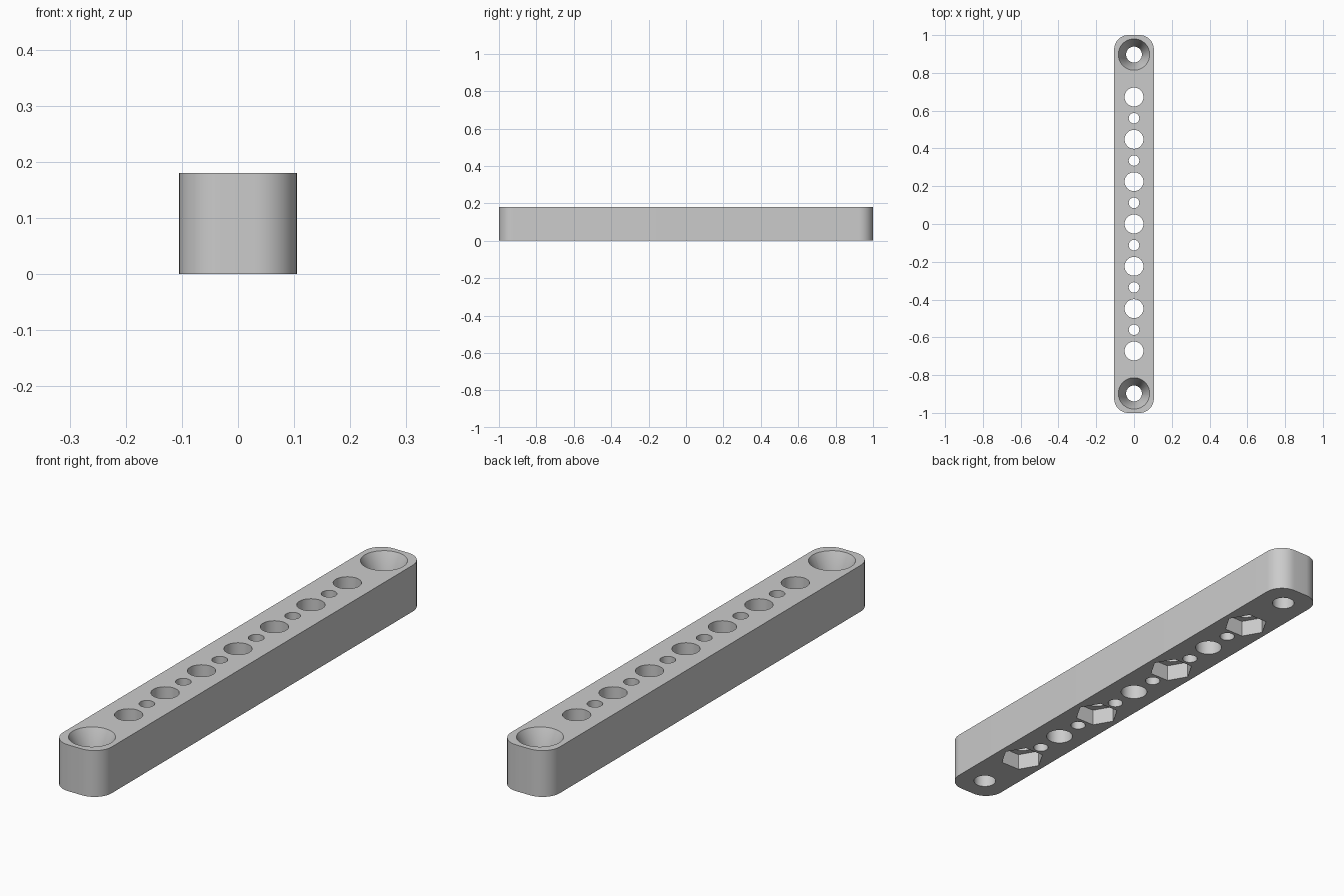
import bpy
import bmesh
import math

if "Cube" in bpy.data.objects:
    bpy.data.objects.remove(bpy.data.objects["Cube"])

WIDTH, LENGTH, HEIGHT = 0.21, 2.0, 0.18
CORNER = 0.075
PITCH = 0.224
END_Y = 0.897

# Single grey material
grey = bpy.data.materials.new("plain grey")
grey.use_nodes = True
colour = (0.6, 0.6, 0.6, 1)
grey.diffuse_color = colour
grey.node_tree.nodes["Principled BSDF"].inputs["Base Color"].default_value = colour


def mesh_object(name, bm):
    bmesh.ops.recalc_face_normals(bm, faces=bm.faces)
    mesh = bpy.data.meshes.new(name)
    bm.to_mesh(mesh)
    bm.free()
    mesh.materials.append(grey)
    obj = bpy.data.objects.new(name, mesh)
    bpy.context.collection.objects.link(obj)
    return obj


def turned(name, y, rings, sides=48):
    """Closed solid standing at y, from (radius, z) rings."""
    bm = bmesh.new()
    loops = []
    for radius, z in rings:
        angles = [math.tau * i / sides for i in range(sides)]
        loops.append([bm.verts.new((radius * math.cos(a), y + radius * math.sin(a), z))
                      for a in angles])
    for low, high in zip(loops, loops[1:]):
        for i in range(sides):
            j = (i + 1) % sides
            bm.faces.new((low[i], low[j], high[j], high[i]))
    bm.faces.new(loops[0][::-1])
    bm.faces.new(loops[-1])
    return mesh_object(name, bm)


# Bar with rounded vertical corners
bm = bmesh.new()
bmesh.ops.create_cube(bm, size=1)
for v in bm.verts:
    v.co = (v.co.x * WIDTH, v.co.y * LENGTH, (v.co.z + 0.5) * HEIGHT)
uprights = [e for e in bm.edges if abs(e.verts[0].co.z - e.verts[1].co.z) > 0.1]
bmesh.ops.bevel(bm, geom=uprights, offset=CORNER, segments=12, profile=0.5, affect='EDGES')
bar = mesh_object("mounting_bar", bm)

# Cutters: main holes, small holes between them, nut pockets, countersunk ends
LOW, HIGH = -0.05, HEIGHT + 0.05
cutters = []
for i in range(-3, 4):
    cutters.append(turned("main_hole", i * PITCH, [(0.05, LOW), (0.05, HIGH)]))
    if i < 3:
        cutters.append(turned("small_hole", (i + 0.5) * PITCH, [(0.028, LOW), (0.028, HIGH)], 32))
    if i % 2:
        cutters.append(turned("nut_pocket", i * PITCH, [(0.083, LOW), (0.083, 0.065)], 6))
for side in (-1, 1):
    cutters.append(turned("screw_hole", side * END_Y,
                          [(0.042, LOW), (0.042, 0.09), (0.083, HEIGHT), (0.083, HIGH)]))

# Cut the holes and tidy up
bpy.ops.object.select_all(action='DESELECT')
bpy.context.view_layer.objects.active = bar
bar.select_set(True)
for cutter in cutters:
    mod = bar.modifiers.new(cutter.name, 'BOOLEAN')
    mod.operation = 'DIFFERENCE'
    mod.solver = 'EXACT'
    mod.object = cutter
    bpy.ops.object.modifier_apply(modifier=mod.name)
    bpy.data.objects.remove(cutter)

bpy.ops.object.shade_smooth_by_angle(angle=math.radians(30))
